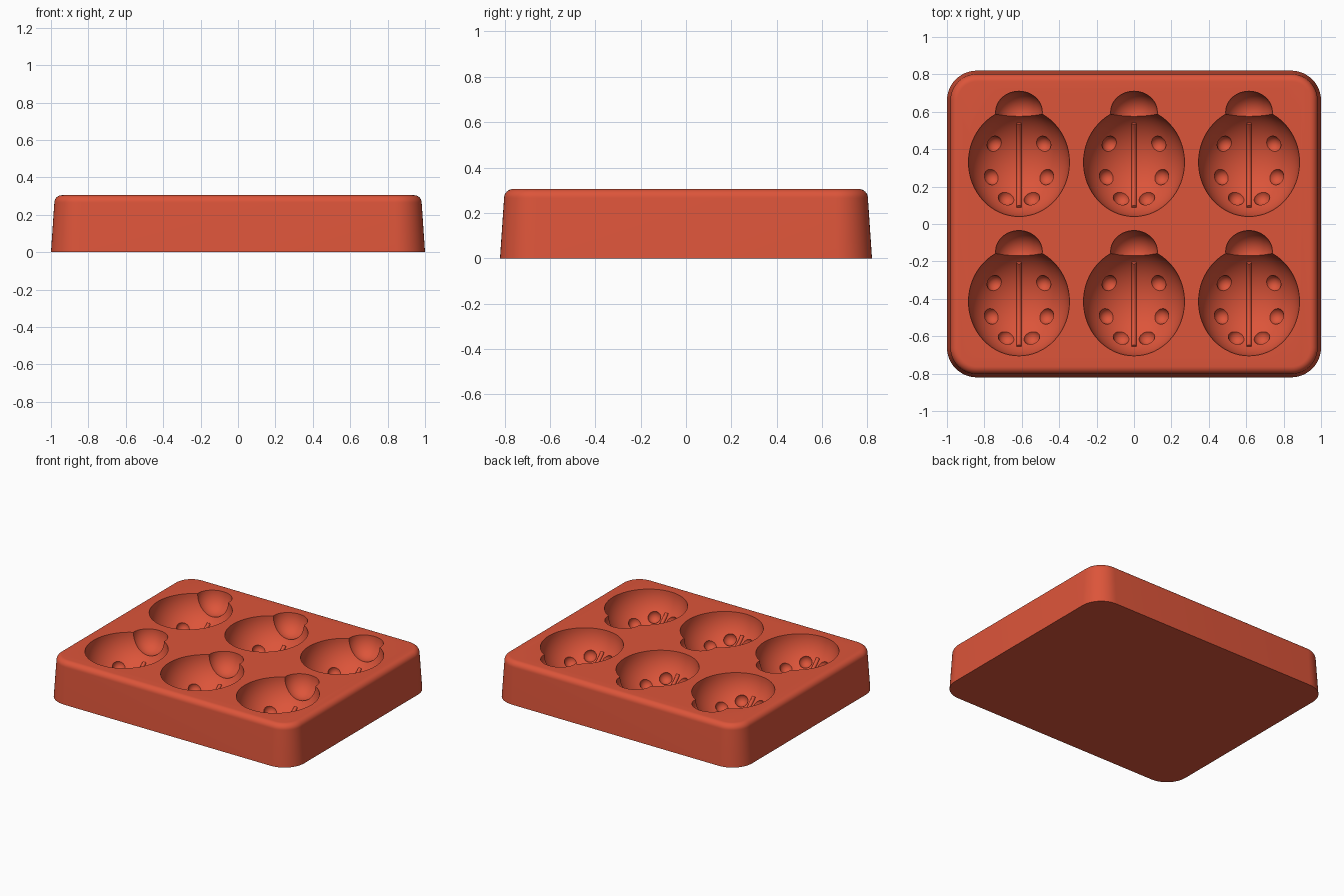
import bpy, bmesh, math
from mathutils import Matrix, Vector

if "Cube" in bpy.data.objects:
    bpy.data.objects.remove(bpy.data.objects["Cube"])

HEIGHT = 0.305
BODY = Vector((0.27, 0.29, 0.25))
CENTRES = [(x, y) for x in (-0.615, 0, 0.615) for y in (-0.415, 0.33)]
SPOTS = [(0.134, 0.10), (0.15, -0.08), (0.07, -0.197)]

red = bpy.data.materials.new("coral red silicone")
red.use_nodes = True
colour = (0.72, 0.09, 0.042, 1)
red.diffuse_color = colour
red.node_tree.nodes["Principled BSDF"].inputs["Base Color"].default_value = colour


def make_object(name, bm):
    bmesh.ops.recalc_face_normals(bm, faces=bm.faces)
    mesh = bpy.data.meshes.new(name)
    bm.to_mesh(mesh)
    bm.free()
    mesh.materials.append(red)
    obj = bpy.data.objects.new(name, mesh)
    bpy.context.collection.objects.link(obj)
    return obj


def rounded_ring(bm, inset, z, steps=12):
    """Rounded rectangle of vertices, shrunk by inset."""
    radius = 0.16 - inset
    ring = []
    for quarter, (sx, sy) in enumerate([(1, 1), (-1, 1), (-1, -1), (1, -1)]):
        for i in range(steps + 1):
            a = (quarter + i / steps) * math.pi / 2
            ring.append(bm.verts.new((sx * 0.84 + radius * math.cos(a),
                                      sy * 0.66 + radius * math.sin(a), z)))
    return ring


def ellipsoid(bm, centre, radii, u=48, v=32):
    bmesh.ops.create_uvsphere(
        bm, u_segments=u, v_segments=v, radius=1,
        matrix=Matrix.Translation(centre) @ Matrix.Diagonal((*radii, 1)))


def body_depth(x, y):
    return BODY.z * math.sqrt(1 - (x / BODY.x) ** 2 - (y / BODY.y) ** 2)


# Tapered tray with a rounded top edge
bm = bmesh.new()
profile = [(0, 0)]
for i in range(9):
    a = i / 8 * math.pi / 2
    profile.append((0.018 + 0.04 * (1 - math.cos(a)), HEIGHT - 0.04 + 0.04 * math.sin(a)))
rings = [rounded_ring(bm, inset, z) for inset, z in profile]
for low, high in zip(rings, rings[1:]):
    for i in range(len(low)):
        j = (i + 1) % len(low)
        bm.faces.new((low[i], low[j], high[j], high[i]))
bm.faces.new(rings[0][::-1])
bm.faces.new(rings[-1])
tray = make_object("mould_tray", bm)


def cut(name, bm):
    cutter = make_object(name, bm)
    cutter.hide_render = True
    mod = tray.modifiers.new(name, "BOOLEAN")
    mod.operation = "DIFFERENCE"
    mod.solver = "EXACT"
    mod.object = cutter
    bpy.context.view_layer.objects.active = tray
    bpy.ops.object.modifier_apply(modifier=name)
    bpy.data.objects.remove(cutter)


# Body hollows, then head hollows, then the spots
bm = bmesh.new()
for cx, cy in CENTRES:
    ellipsoid(bm, (cx, cy, HEIGHT), BODY, 64, 40)
cut("body_cutter", bm)

bm = bmesh.new()
for cx, cy in CENTRES:
    ellipsoid(bm, (cx, cy + 0.268, HEIGHT), (0.125, 0.112, 0.135))
cut("head_cutter", bm)

bm = bmesh.new()
for cx, cy in CENTRES:
    for side in (-1, 1):
        for sx, sy in SPOTS:
            p = Vector((side * sx, sy, -body_depth(sx, sy)))
            normal = Vector([c / r ** 2 for c, r in zip(p, BODY)]).normalized()
            p -= normal * 0.015
            ellipsoid(bm, p + Vector((cx, cy, HEIGHT)), (0.045,) * 3, 24, 16)
cut("spot_cutter", bm)

bpy.ops.object.select_all(action="DESELECT")
tray.select_set(True)
bpy.context.view_layer.objects.active = tray
bpy.ops.object.shade_smooth_by_angle(angle=math.radians(30))

# Slim raised rib along the middle of each hollow
for n, (cx, cy) in enumerate(CENTRES):
    curve = bpy.data.curves.new("wing_rib", "CURVE")
    curve.dimensions = "3D"
    curve.bevel_depth = 0.013
    curve.bevel_resolution = 3
    curve.use_fill_caps = True
    spline = curve.splines.new("POLY")
    count = 24
    spline.points.add(count)
    for i, point in enumerate(spline.points):
        y = -0.24 + 0.45 * i / count
        point.co = (cx, cy + y, HEIGHT - body_depth(0, y) + 0.003, 1)
    curve.materials.append(red)
    rib = bpy.data.objects.new(f"wing_rib_{n + 1}", curve)
    bpy.context.collection.objects.link(rib)
